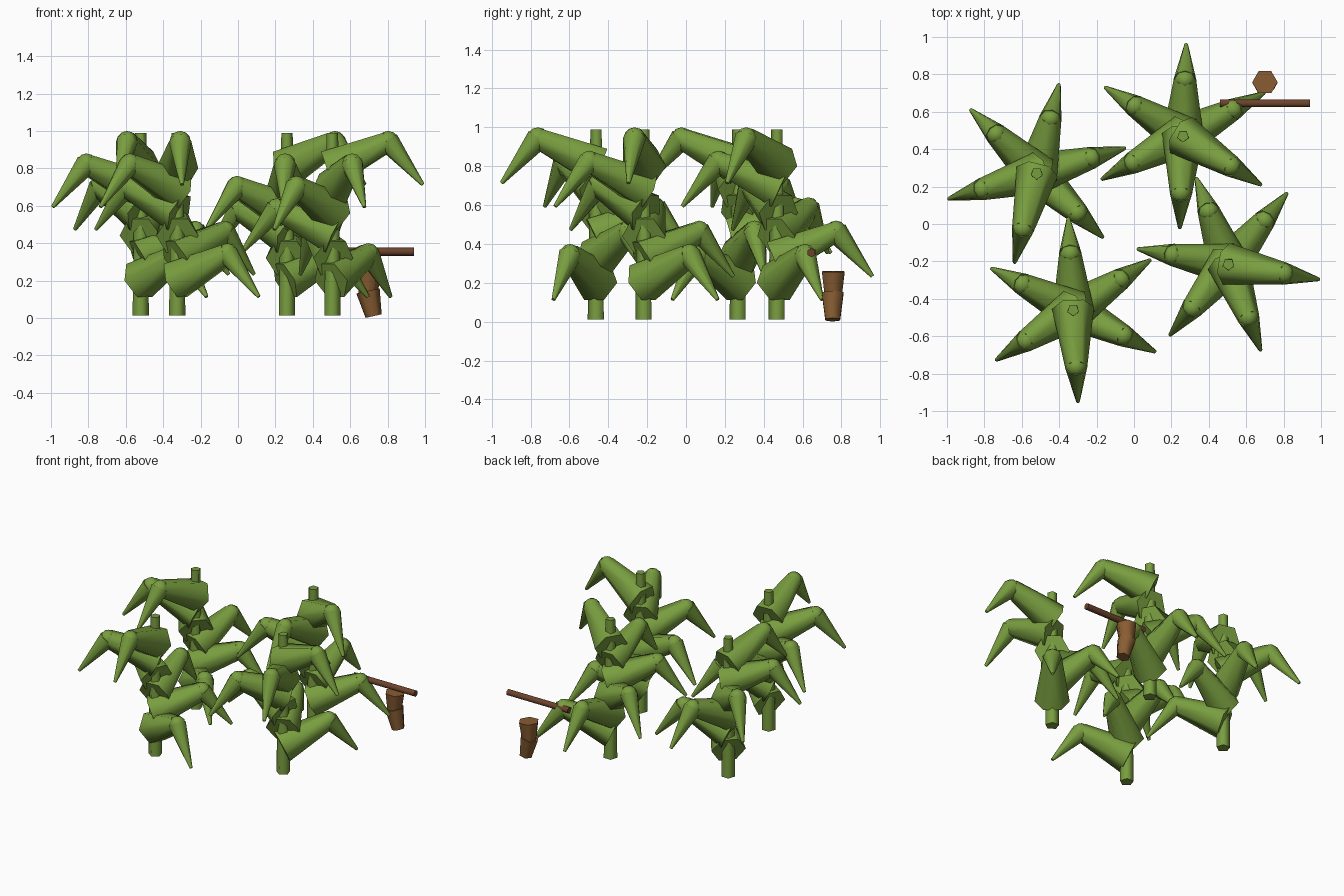
import bpy, bmesh, math
from mathutils import Vector, Matrix

cube = bpy.data.objects.get("Cube")
if cube:
    bpy.data.objects.remove(cube, do_unlink=True)


def material(name, rgb):
    m = bpy.data.materials.new(name)
    m.use_nodes = True
    m.diffuse_color = (*rgb, 1)
    bsdf = m.node_tree.nodes["Principled BSDF"]
    bsdf.inputs["Base Color"].default_value = (*rgb, 1)
    bsdf.inputs["Roughness"].default_value = 0.8
    return m


GREEN = material("leaf green", (0.19, 0.34, 0.05))
BROWN = material("pot brown", (0.25, 0.11, 0.032))
DARK = material("stick brown", (0.15, 0.055, 0.025))


def frustum(bm, a, b, ra, rb, sides, roll=0):
    """Tapered tube running from point a to point b."""
    a, b = Vector(a), Vector(b)
    axis = b - a
    turn = axis.to_track_quat('Z', 'Y').to_matrix().to_4x4()
    place = Matrix.Translation((a + b) / 2) @ turn @ Matrix.Rotation(math.radians(roll), 4, 'Z')
    bmesh.ops.create_cone(bm, cap_ends=True, segments=sides, radius1=ra,
                          radius2=rb, depth=axis.length, matrix=place)


def finish(bm, name, mat, angle, location=(0, 0, 0), heading=0):
    mesh = bpy.data.meshes.new(name)
    bm.to_mesh(mesh)
    bm.free()
    mesh.materials.append(mat)
    ob = bpy.data.objects.new(name, mesh)
    bpy.context.collection.objects.link(ob)
    ob.location = location
    ob.rotation_euler.z = heading
    bpy.ops.object.select_all(action='DESELECT')
    ob.select_set(True)
    bpy.context.view_layer.objects.active = ob
    bpy.ops.object.shade_smooth_by_angle(angle=math.radians(angle))
    return ob


def leaf(name, location, heading):
    """Rising thick arm, rounded elbow and drooping pointed tip."""
    bm = bmesh.new()
    elbow = Vector((0.302, 0, 0.943))
    # Rolled so that the arm has a flat top and bottom
    frustum(bm, (-0.012, 0, 0.80), elbow, 0.113, 0.06, 6, 30)
    bmesh.ops.create_uvsphere(bm, u_segments=8, v_segments=6, radius=0.057,
                              matrix=Matrix.Translation(elbow))
    frustum(bm, elbow, (0.49, 0, 0.713), 0.061, 0.01, 8)
    finish(bm, name, GREEN, 65, location, heading)


# Four plants: position and heading of the topmost leaf
PLANTS = [(-0.52, 0.27, -104), (0.262, 0.47, -32), (0.505, -0.215, -9.5), (-0.325, -0.46, -87)]
LEAVES, DROP = 6, 0.12

for p, (x, y, heading) in enumerate(PLANTS, 1):
    # Stalk
    bm = bmesh.new()
    frustum(bm, (0, 0, 0.012), (0, 0, 0.99), 0.046, 0.032, 5)
    finish(bm, f"plant_{p}_stalk", GREEN, 75, (x, y, 0))
    # Spiral of leaves winding down the stalk
    for i in range(LEAVES):
        leaf(f"plant_{p}_leaf_{i + 1}", (x, y, -DROP * i),
             math.radians(heading - 360 / LEAVES * i))

# Two-part leaning pot
bm = bmesh.new()
frustum(bm, (0.725, 0.755, 0.01), (0.695, 0.755, 0.145), 0.044, 0.064, 6)
frustum(bm, (0.695, 0.758, 0.125), (0.70, 0.758, 0.258), 0.05, 0.068, 6)
finish(bm, "pot", BROWN, 65)

# Stick
bm = bmesh.new()
frustum(bm, (0.46, 0.645, 0.355), (0.94, 0.645, 0.355), 0.023, 0.023, 6)
finish(bm, "stick", DARK, 65)
